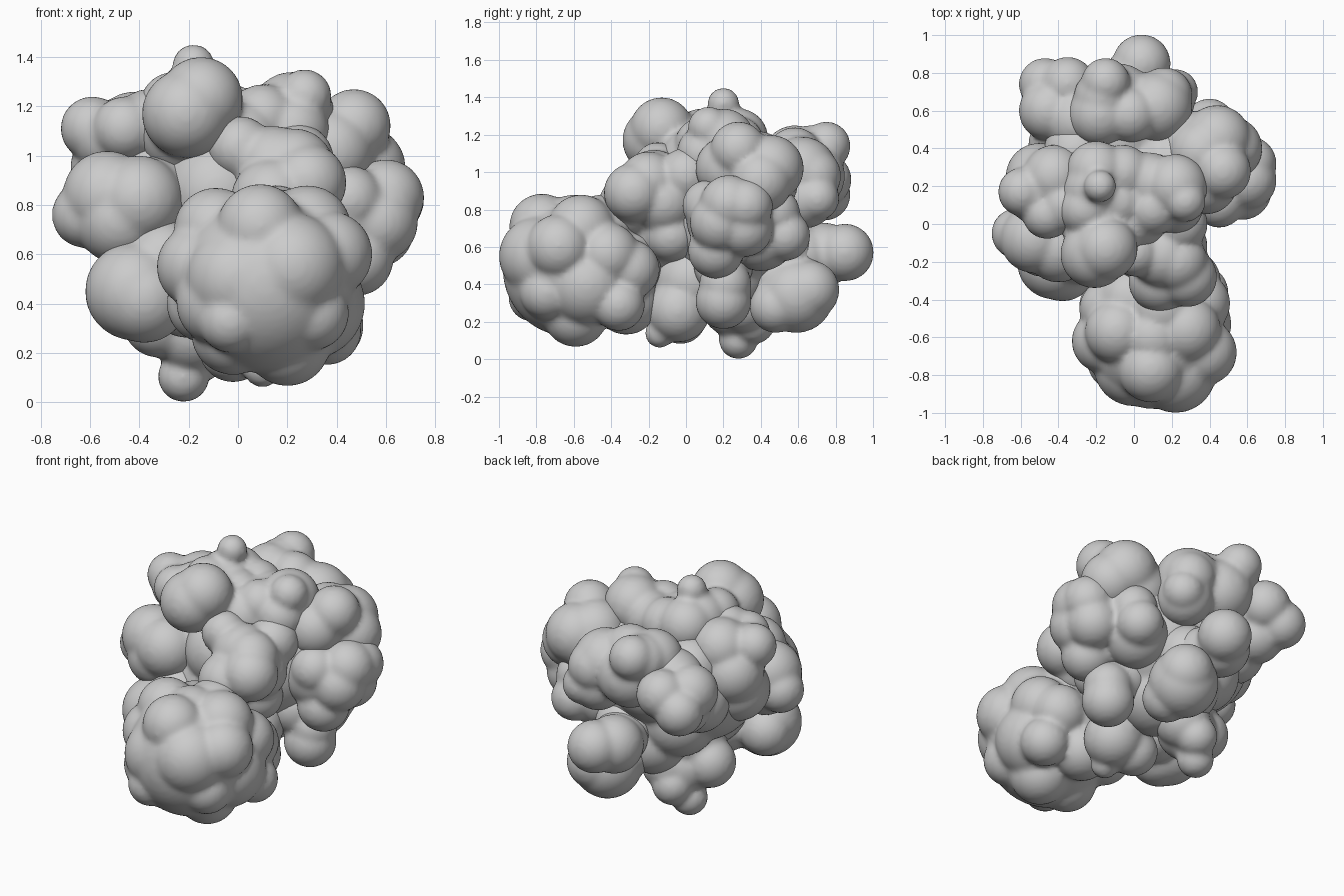
import bpy, bmesh
from mathutils import Matrix


def cluster(name, balls):
    """Fuse a group of balls (x, y, z, radius) into one soft lumpy mass."""
    bm = bmesh.new()
    for x, y, z, r in balls:
        bmesh.ops.create_icosphere(bm, subdivisions=4, radius=r,
                                   matrix=Matrix.Translation((x, y, z)))
    me = bpy.data.meshes.new(name)
    bm.to_mesh(me)
    bm.free()
    ob = bpy.data.objects.new(name, me)
    bpy.context.collection.objects.link(ob)
    rm = ob.modifiers.new("fuse", 'REMESH')
    rm.mode = 'VOXEL'
    rm.voxel_size = 0.016
    rm.use_smooth_shade = True
    sm = ob.modifiers.new("soften", 'SMOOTH')
    sm.factor = 0.5
    sm.iterations = 8
    return ob


# Large rounded lobe at the front
cluster("front_lobe", [
    (0.11, -0.62, 0.48, 0.36), (0.22, -0.785, 0.55, 0.215), (0.00, -0.75, 0.50, 0.215),
    (-0.03, -0.82, 0.33, 0.13), (0.09, -0.77, 0.71, 0.175), (0.20, -0.59, 0.24, 0.175),
    (0.37, -0.68, 0.60, 0.175), (0.29, -0.53, 0.40, 0.225), (-0.16, -0.62, 0.55, 0.17),
    (-0.09, -0.57, 0.70, 0.17), (-0.13, -0.43, 0.40, 0.16), (-0.13, -0.45, 0.58, 0.16),
    (0.28, -0.56, 0.70, 0.18), (0.34, -0.42, 0.56, 0.17), (0.12, -0.32, 0.30, 0.17),
    (0.14, -0.32, 0.50, 0.19), (-0.02, -0.62, 0.28, 0.17), (0.30, -0.74, 0.36, 0.15),
    (0.15, -0.45, 0.70, 0.18), (0.36, -0.36, 0.29, 0.14), (0.30, -0.30, 0.48, 0.16),
    (-0.02, -0.40, 0.62, 0.18), (0.10, -0.60, 0.71, 0.17), (-0.08, -0.72, 0.40, 0.17),
])

# Neck joining the lobe to the main mass
cluster("neck", [
    (0.28, -0.28, 0.89, 0.16), (0.23, -0.20, 0.95, 0.16), (0.15, -0.17, 0.95, 0.17),
    (0.01, -0.15, 1.03, 0.13), (0.14, -0.30, 0.82, 0.17), (0.24, 0.00, 0.98, 0.15),
    (0.05, -0.12, 0.65, 0.20), (0.22, -0.12, 0.84, 0.17), (0.20, -0.08, 0.66, 0.14),
])

# Inner mass
cluster("core", [
    (0.05, 0.25, 0.75, 0.37), (-0.25, 0.20, 0.80, 0.33), (0.02, 0.22, 0.48, 0.25),
    (-0.15, 0.05, 0.62, 0.28), (0.25, 0.30, 0.85, 0.28), (-0.10, 0.45, 0.88, 0.25),
    (-0.08, -0.03, 0.85, 0.22), (-0.05, 0.38, 0.46, 0.20), (-0.30, 0.38, 0.98, 0.18),
    (-0.20, 0.35, 0.62, 0.22),
])

# Crown of bumps on top
cluster("crown", [
    (-0.21, -0.16, 1.17, 0.18), (-0.15, -0.13, 1.23, 0.17), (-0.18, 0.20, 1.365, 0.086),
    (-0.22, 0.18, 1.19, 0.16), (-0.20, 0.28, 1.18, 0.16), (-0.06, 0.27, 1.15, 0.15),
    (0.10, 0.08, 1.15, 0.14), (0.27, 0.12, 1.24, 0.11), (0.22, 0.20, 1.17, 0.17),
    (-0.20, 0.03, 1.10, 0.20), (0.00, 0.04, 1.06, 0.18), (-0.26, 0.08, 1.20, 0.14),
    (0.08, 0.22, 1.12, 0.16), (0.22, 0.10, 1.10, 0.15), (-0.08, 0.12, 1.14, 0.15),
])

# Left shoulder, left side and lower left bumps
cluster("left_upper", [
    (-0.59, 0.17, 1.11, 0.13), (-0.46, 0.05, 1.11, 0.13), (-0.42, 0.25, 1.09, 0.17),
    (-0.50, 0.25, 0.95, 0.18), (-0.48, 0.18, 0.82, 0.19), (-0.36, 0.10, 1.12, 0.15),
    (-0.52, 0.15, 1.07, 0.15),
])
cluster("left_side", [
    (-0.53, -0.08, 0.84, 0.18), (-0.40, -0.13, 0.82, 0.18), (-0.62, -0.05, 0.76, 0.135),
    (-0.48, -0.10, 0.74, 0.18), (-0.33, -0.02, 0.82, 0.18),
])
cluster("left_lower", [
    (-0.42, -0.20, 0.45, 0.20), (-0.38, -0.23, 0.42, 0.18), (-0.47, -0.12, 0.44, 0.15),
    (-0.30, -0.15, 0.57, 0.17), (-0.20, -0.08, 0.45, 0.19),
])

# Right side bumps
cluster("right_upper", [
    (0.47, 0.28, 1.12, 0.15), (0.44, 0.45, 1.02, 0.18), (0.51, 0.40, 0.95, 0.17),
    (0.38, 0.22, 1.02, 0.17), (0.33, 0.40, 0.95, 0.20), (0.36, 0.38, 1.04, 0.18),
])
cluster("right_side", [
    (0.60, 0.23, 0.83, 0.155), (0.61, 0.32, 0.82, 0.145), (0.57, 0.18, 0.73, 0.16),
    (0.56, 0.31, 0.70, 0.155), (0.48, 0.16, 0.58, 0.15), (0.42, 0.20, 0.75, 0.20),
    (0.45, 0.12, 0.82, 0.14), (0.40, 0.53, 0.66, 0.135), (0.32, 0.40, 0.66, 0.19),
    (0.40, 0.47, 0.78, 0.14),
])

# Small feet underneath
cluster("right_foot", [
    (0.36, 0.20, 0.31, 0.15), (0.37, 0.21, 0.40, 0.14), (0.25, 0.20, 0.50, 0.16),
])
cluster("front_foot", [
    (0.12, -0.04, 0.26, 0.17), (0.10, -0.14, 0.14, 0.08), (-0.02, -0.03, 0.22, 0.14),
    (0.08, 0.02, 0.42, 0.19),
])
cluster("left_foot", [
    (-0.22, 0.28, 0.105, 0.105), (-0.16, 0.36, 0.20, 0.12), (-0.32, 0.22, 0.33, 0.15),
    (-0.18, 0.25, 0.29, 0.17), (-0.18, 0.20, 0.45, 0.20), (-0.10, 0.31, 0.30, 0.16),
])

# Rear lower bumps
cluster("rear_lower", [
    (0.13, 0.59, 0.34, 0.20), (0.17, 0.66, 0.37, 0.16), (0.06, 0.50, 0.42, 0.17),
    (0.05, 0.52, 0.58, 0.18), (0.16, 0.48, 0.28, 0.14),
])
cluster("rear_tip", [
    (0.04, 0.85, 0.57, 0.154), (-0.02, 0.74, 0.56, 0.17), (0.02, 0.62, 0.55, 0.16),
])

# Rear upper bumps
cluster("rear_upper", [
    (0.12, 0.62, 1.00, 0.19), (-0.02, 0.58, 1.09, 0.15), (-0.15, 0.75, 1.14, 0.13),
    (-0.18, 0.58, 1.08, 0.17), (0.22, 0.70, 0.86, 0.12), (0.16, 0.64, 0.86, 0.16),
    (-0.08, 0.66, 0.98, 0.19), (0.16, 0.68, 0.98, 0.15), (-0.17, 0.67, 1.10, 0.15),
])
cluster("rear_left", [
    (-0.47, 0.74, 0.88, 0.14), (-0.35, 0.74, 0.96, 0.145), (-0.45, 0.60, 0.95, 0.16),
    (-0.40, 0.60, 0.84, 0.16), (-0.30, 0.55, 0.97, 0.18), (-0.38, 0.42, 0.80, 0.18),
])
